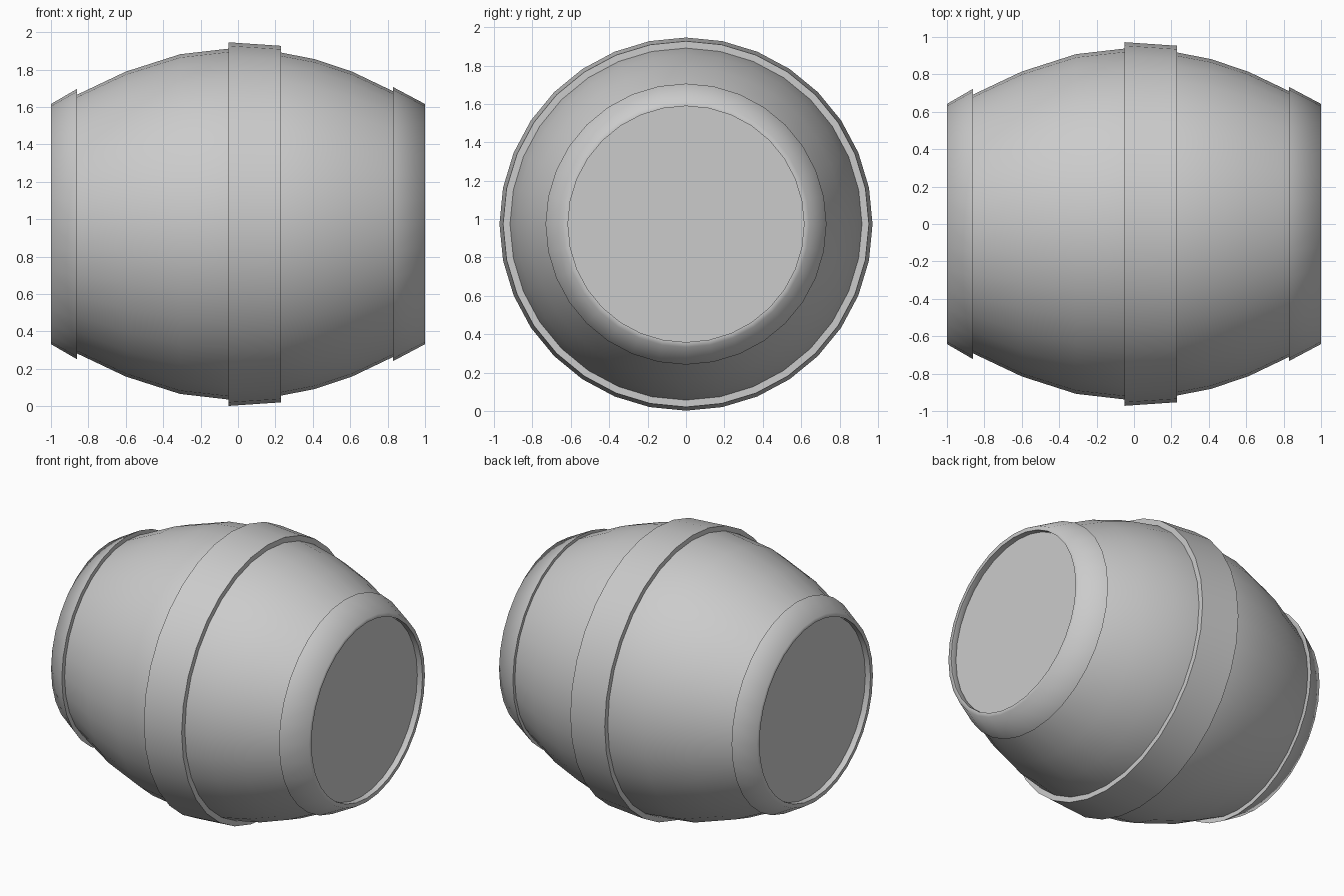
import bpy, bmesh, math

if "Cube" in bpy.data.objects:
    bpy.data.objects.remove(bpy.data.objects["Cube"])

SIDES = 32
CZ = 0.974  # barrel axis height


def lathe(name, profile, closed, smooth_deg):
    """Revolve (x, radius) points around the horizontal barrel axis."""
    bm = bmesh.new()
    rings = []
    for x, r in profile:
        rings.append([bm.verts.new((x, r * math.sin(2 * math.pi * i / SIDES),
                                    CZ + r * math.cos(2 * math.pi * i / SIDES)))
                      for i in range(SIDES)])
    pairs = list(zip(rings, rings[1:]))
    if closed:
        pairs.append((rings[-1], rings[0]))
    for a, b in pairs:
        for i in range(SIDES):
            j = (i + 1) % SIDES
            bm.faces.new((a[i], a[j], b[j], b[i]))
    if not closed:
        bm.faces.new(rings[0])
        bm.faces.new(rings[-1])
    bmesh.ops.recalc_face_normals(bm, faces=bm.faces)
    mesh = bpy.data.meshes.new(name)
    bm.to_mesh(mesh)
    bm.free()
    ob = bpy.data.objects.new(name, mesh)
    bpy.context.collection.objects.link(ob)
    bpy.ops.object.select_all(action='DESELECT')
    ob.select_set(True)
    bpy.context.view_layer.objects.active = ob
    bpy.ops.object.shade_smooth_by_angle(angle=math.radians(smooth_deg))
    return ob


# Bulging wooden body, its flat lids set in from both rims
lathe("barrel_body", [(-0.96, 0.63), (-0.86, 0.692), (-0.6, 0.815), (-0.31, 0.908),
                      (-0.05, 0.938), (0.23, 0.917), (0.41, 0.882), (0.61, 0.815),
                      (0.83, 0.71), (0.96, 0.63)], False, 35)

# End hoops with a narrow flat rim around each lid
for name, s, inner_x, body_r, hoop_r in (("left_hoop", -1, 0.86, 0.68, 0.723),
                                         ("right_hoop", 1, 0.83, 0.70, 0.732)):
    lathe(name, [(s * inner_x, body_r), (s * inner_x, hoop_r), (s * 1.0, 0.642),
                 (s * 1.0, 0.615), (s * 0.955, 0.615)], True, 65)

# Wide middle hoop
lathe("middle_hoop", [(-0.05, 0.92), (-0.05, 0.972), (0.23, 0.953), (0.23, 0.90)], True, 35)
